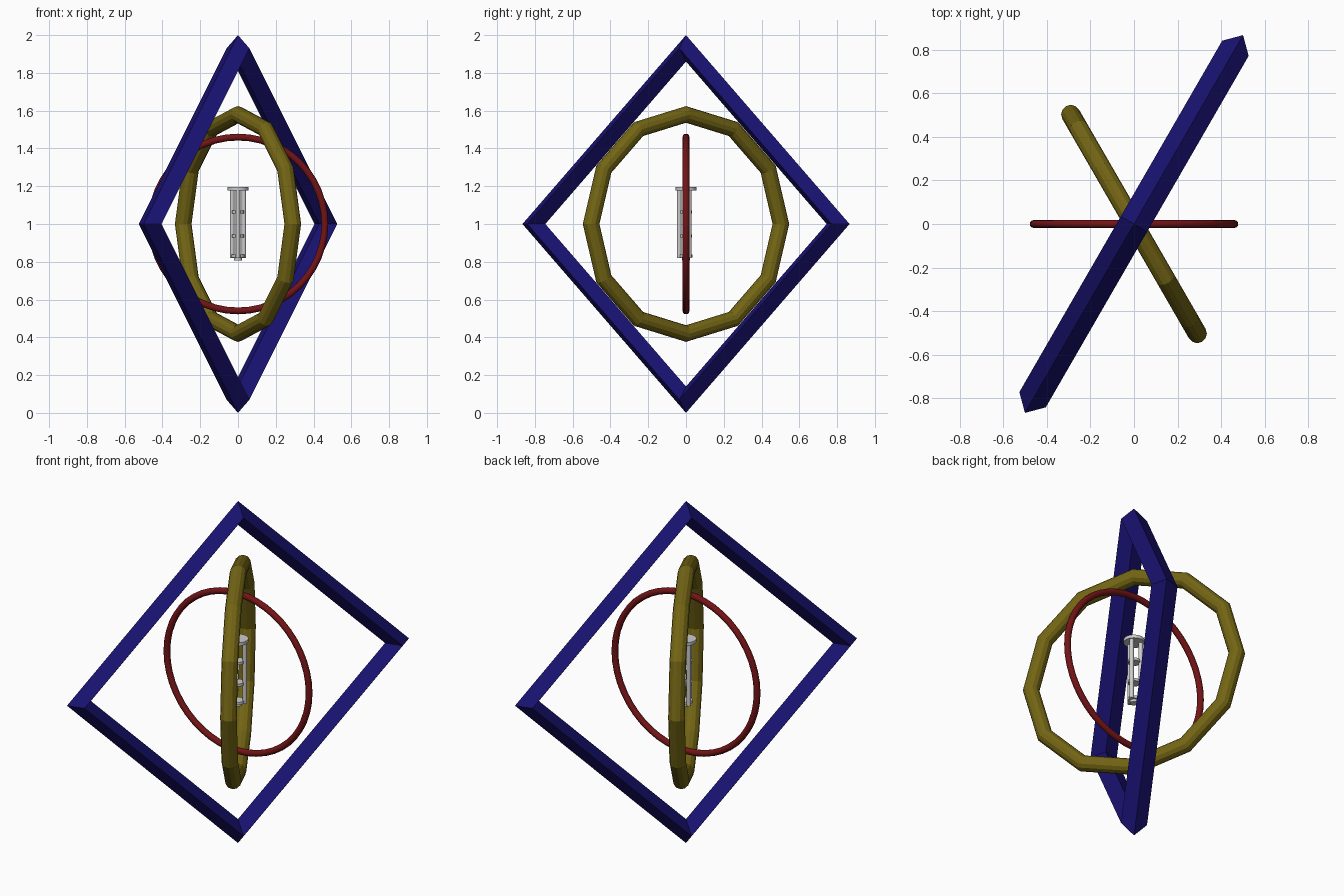
import bpy
from math import radians, cos, sin

if "Cube" in bpy.data.objects:
    bpy.data.objects.remove(bpy.data.objects["Cube"])


def colour(obj, name, rgb):
    mat = bpy.data.materials.new(name)
    mat.diffuse_color = (*rgb, 1)
    mat.use_nodes = True
    mat.node_tree.nodes["Principled BSDF"].inputs["Base Color"].default_value = mat.diffuse_color
    obj.data.materials.append(mat)


def ring(name, major, minor, sides, section, turn, rgb, smooth=False):
    bpy.ops.mesh.primitive_torus_add(
        major_radius=major, minor_radius=minor, major_segments=sides,
        minor_segments=section, location=(0, 0, 1),
        rotation=(radians(90), 0, radians(turn)))
    obj = bpy.context.object
    obj.name = name
    colour(obj, name + "_colour", rgb)
    if smooth:
        bpy.ops.object.shade_smooth_by_angle(angle=radians(40))


def rod(name, radius, z0, z1, x=0, y=0, sides=24):
    bpy.ops.mesh.primitive_cylinder_add(
        vertices=sides, radius=radius, depth=z1 - z0,
        location=(x, y, (z0 + z1) / 2))
    bpy.context.object.name = name
    bpy.ops.object.shade_smooth_by_angle(angle=radians(40))


# Three upright rings sharing one vertical axis
ring("square_ring", 0.93, 0.07, 4, 4, 60, (0.010, 0.006, 0.17))
ring("twelve_sided_ring", 0.58, 0.044, 12, 12, -60, (0.17, 0.13, 0.007))
ring("round_ring", 0.46, 0.018, 48, 12, 0, (0.17, 0.007, 0.008), True)

# Central core: three posts, one facing the front
for i in range(3):
    a = radians(-90 + 120 * i)
    rod(f"core_post_{i + 1}", 0.012, 0.82, 1.185,
        0.036 * cos(a), 0.036 * sin(a), 16)

# Plates tying the posts together
rod("core_top_cap", 0.055, 1.178, 1.197, sides=32)
rod("core_upper_plate", 0.032, 1.055, 1.071)
rod("core_lower_plate", 0.032, 0.929, 0.945)
rod("core_base_plate", 0.034, 0.823, 0.838)
rod("core_base_nub", 0.022, 0.808, 0.823)
